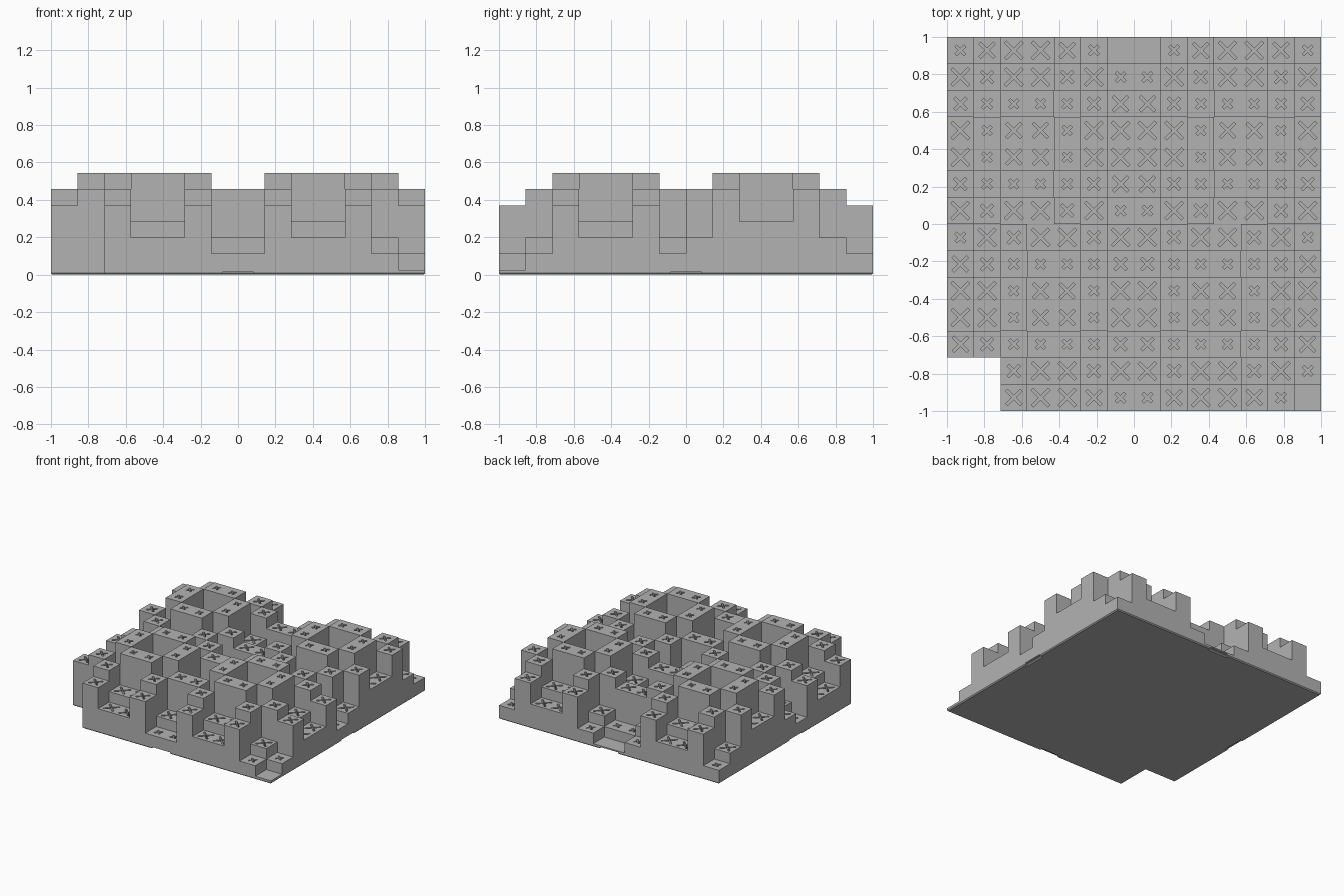
import bpy, bmesh, math
from mathutils import Vector

if "Cube" in bpy.data.objects:
    bpy.data.objects.remove(bpy.data.objects["Cube"])

N = 14                        # cells per side
C = 2 / N                     # cell size
BASE, STEP = 0.026, 0.0863    # lowest top and height of one level
PLATE = 0.015                 # thickness of the foot plate
DEPTH = 0.05                  # depth of the cross grooves
SQUARES = [n * n % 7 for n in range(7)]
CROSS = {1: 0.058, 2: 0.1, 3: 0.1, 4: 0.088, 5: 0.072, 6: 0.055}  # cross span per level

grey = bpy.data.materials.new("grey")
grey.diffuse_color = (0.45, 0.45, 0.45, 1)
grey.use_nodes = True
grey.node_tree.nodes["Principled BSDF"].inputs["Base Color"].default_value = grey.diffuse_color


def level(i, j):
    """Quadratic residue level of a cell, None outside the panel."""
    if not (0 <= i < N and 0 <= j < N) or (i < 2 and j < 2):
        return None
    edge_i = min(i, N - 1 - i)
    col = SQUARES[edge_i] if j < 7 else SQUARES[6 - edge_i]
    return (col + SQUARES[min(j, N - 1 - j)]) % 7


def top_z(i, j):
    h = level(i, j)
    return PLATE if h is None else BASE + STEP * h


def finish(bm, name):
    bmesh.ops.remove_doubles(bm, verts=bm.verts, dist=1e-5)
    mesh = bpy.data.meshes.new(name)
    bm.to_mesh(mesh)
    bm.free()
    mesh.materials.append(grey)
    ob = bpy.data.objects.new(name, mesh)
    bpy.context.collection.objects.link(ob)


def face(bm, pts):
    bm.faces.new([bm.verts.new(p) for p in pts])


def crossed_top(bm, corners, centre, span):
    """Cell top with an engraved diagonal cross."""
    w = 0.0075                                # half stroke width
    r = span / 2 * math.sqrt(2) - w           # arm length along the diagonal
    arms, notches = [], []
    for k in range(4):
        a = math.radians(225 + 90 * k)
        d = Vector((math.cos(a), math.sin(a), 0))
        s = Vector((-d.y, d.x, 0))
        arms.append((centre + d * r - s * w, centre + d * r + s * w))
        notches.append(centre + d * w + s * w)
    outline = []
    for k in range(4):
        n = (k + 1) % 4
        face(bm, [corners[k], arms[k][1], arms[k][0]])
        face(bm, [corners[k], corners[n], arms[n][0], notches[k], arms[k][1]])
        outline += [arms[k][0], arms[k][1], notches[k]]
    down = Vector((0, 0, -DEPTH))
    face(bm, [p + down for p in outline])
    for p, q in zip(outline, outline[1:] + outline[:1]):
        face(bm, [p, q, q + down, p + down])


# Stepped blocks: cell tops, walls down to lower neighbours, underside
bm = bmesh.new()
for i in range(N):
    for j in range(N):
        h = level(i, j)
        if h is None:
            continue
        x, y, z = -1 + i * C, -1 + j * C, top_z(i, j)
        corners = [Vector((x + a * C, y + b * C, z)) for a, b in ((0, 0), (1, 0), (1, 1), (0, 1))]
        if h:
            crossed_top(bm, corners, Vector((x + C / 2, y + C / 2, z)), CROSS[h])
        else:
            face(bm, corners)
        for k, (di, dj) in enumerate(((0, -1), (1, 0), (0, 1), (-1, 0))):
            low = top_z(i + di, j + dj)
            if low < z:
                p, q = corners[k], corners[(k + 1) % 4]
                face(bm, [q, p, (p.x, p.y, low), (q.x, q.y, low)])
        face(bm, [(p.x, p.y, PLATE) for p in reversed(corners)])
finish(bm, "stepped_blocks")

# Foot plate: notched in the middle of each side, chamfered along the bottom
cut, nw, nd, ch = -1 + 2 * C, 0.082, 0.02, 0.008
outline = [(cut, cut), (cut, -1)]
side = [(-nw, -1), (-nw, -1 + nd), (nw, -1 + nd), (nw, -1), (1, -1)]
for k in range(4):
    for x, y in side:
        for _ in range(k):
            x, y = -y, x
        outline.append((x, y))
outline[-1] = (-1, cut)       # missing corner


def inset(pts, d):
    out = []
    for k, p in enumerate(pts):
        p, a, b = Vector(p), Vector(pts[k - 1]), Vector(pts[(k + 1) % len(pts)])
        e, f = (p - a).normalized(), (b - p).normalized()
        out.append(p + d * Vector((-e.y - f.y, e.x + f.x)))
    return out


bm = bmesh.new()
rings = [[(p[0], p[1], z) for p in ps] for ps, z in
         ((inset(outline, ch), 0), (outline, ch), (outline, PLATE))]
face(bm, rings[0][::-1])
for lo, hi in zip(rings, rings[1:]):
    for k in range(len(lo)):
        n = (k + 1) % len(lo)
        face(bm, [lo[k], lo[n], hi[n], hi[k]])
finish(bm, "foot_plate")
